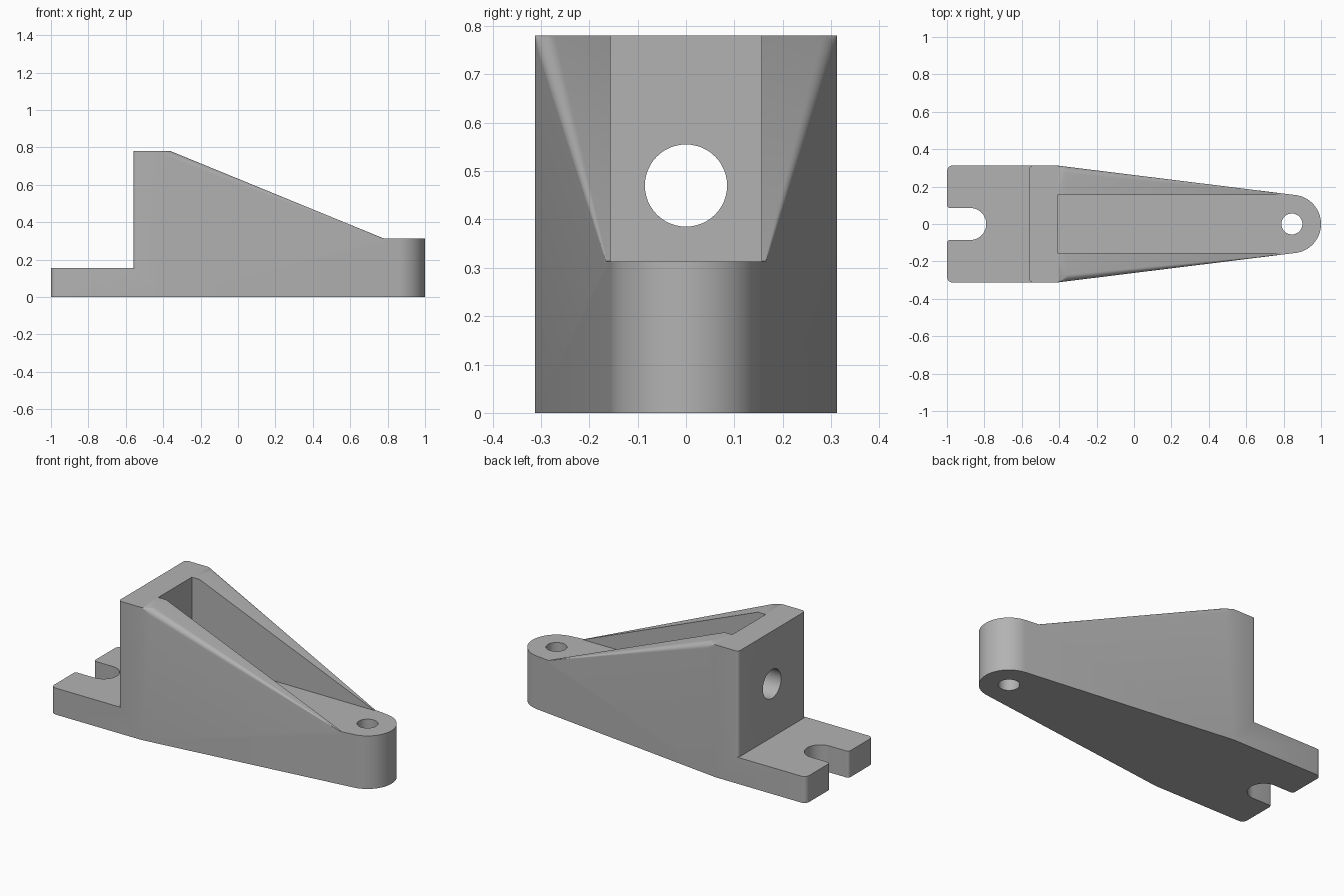
import bpy, bmesh
from math import sin, cos, pi, acos, atan2, hypot, radians
from mathutils import Vector

if "Cube" in bpy.data.objects:
    bpy.data.objects.remove(bpy.data.objects["Cube"])

HALF, TOP, STEP, BOSS_Z = 0.3125, 0.78, 0.156, 0.3125
BACK, SHOULDER, SLOPE, SLOPE_END = -0.56, -0.41, -0.36, 0.78
BOSS_X, BOSS_R = 0.844, 0.156

grey = bpy.data.materials.new("plain grey")
grey.use_nodes = True
colour = (0.45, 0.45, 0.45, 1)
grey.diffuse_color = colour
grey.node_tree.nodes["Principled BSDF"].inputs["Base Color"].default_value = colour


def loft(name, rings):
    """Closed solid through rings with equal point counts."""
    bm = bmesh.new()
    loops = [[bm.verts.new(p) for p in ring] for ring in rings]
    n = len(loops[0])
    for a, b in zip(loops, loops[1:]):
        for i in range(n):
            j = (i + 1) % n
            bm.faces.new((a[i], a[j], b[j], b[i]))
    bm.faces.new(loops[0][::-1])
    bm.faces.new(loops[-1])
    bmesh.ops.recalc_face_normals(bm, faces=bm.faces)
    mesh = bpy.data.meshes.new(name)
    bm.to_mesh(mesh)
    bm.free()
    mesh.materials.append(grey)
    ob = bpy.data.objects.new(name, mesh)
    bpy.context.collection.objects.link(ob)
    return ob


def prism(name, outline, z0, z1):
    return loft(name, [[(x, y, z) for x, y in outline] for z in (z0, z1)])


def circle(cx, cy, r, n=48):
    return [(cx + r * cos(2 * pi * i / n), cy + r * sin(2 * pi * i / n)) for i in range(n)]


def rounded(a, corner, b, r, steps):
    """Arc of radius r that rounds a right-angled corner."""
    a, c, b = Vector(a), Vector(corner), Vector(b)
    u, v = (a - c).normalized() * r, (b - c).normalized() * r
    pts = []
    for i in range(steps + 1):
        t = pi / 2 * i / steps
        pts.append(tuple(c + u * (1 - sin(t)) + v * (1 - cos(t))))
    return pts


# Half plan: slot, foot corner, tapered side tangent to the round boss
slot_w, slot_end = 0.086, -0.79
half = rounded((-1, 0), (slot_end, 0), (0, 0), 0, 1)[:1]
half += rounded((slot_end, 0), (slot_end, slot_w), (-1, slot_w), slot_w, 12)[1:]
half += rounded((slot_end, slot_w), (-1, slot_w), (-1, HALF), 0.015, 4)
half += rounded((-1, slot_w), (-1, HALF), (0, HALF), 0.03, 6)
half.append((SHOULDER, HALF))
dx, dy = SHOULDER - BOSS_X, HALF
tangent = atan2(dy, dx) - acos(BOSS_R / hypot(dx, dy))
half += [(BOSS_X + BOSS_R * cos(tangent * (1 - i / 24)),
          BOSS_R * sin(tangent * (1 - i / 24))) for i in range(25)]
half[-1] = (BOSS_X + BOSS_R, 0)
outline = half + [(x, -y) for x, y in reversed(half[1:-1])]
body = prism("bracket_body", outline, 0, TOP)

# Space above the slotted foot, leaving rounded tower corners
side = rounded((BACK, 0), (BACK, HALF), (0, HALF), 0.02, 5) + [(-0.54, 0.4), (-1.1, 0.4)]
foot_space = prism("foot_space_cutter",
                   side + [(x, -y) for x, y in reversed(side)], STEP, 1)


# Space above the sloping walls, with an outer fillet fading to the tip
def slope_ring(x, w, r, z):
    pts = [(w - r + r * sin(pi / 2 * i / 8), z - r + r * cos(pi / 2 * i / 8)) for i in range(9)]
    pts += [(w + 0.03, z - r), (w + 0.03, 1)]
    return [(x, y, h) for y, h in pts] + [(x, -y, h) for y, h in reversed(pts)]


def wall_y(x):
    return HALF + (BOSS_R * sin(tangent) - HALF) * (x - SHOULDER) / (
        BOSS_X + BOSS_R * cos(tangent) - SHOULDER)


slope_space = loft("slope_space_cutter", [
    slope_ring(SHOULDER, HALF, 0.001, TOP + 0.001),
    slope_ring(SLOPE, wall_y(SLOPE), 0.035, TOP),
    slope_ring(SLOPE_END, wall_y(SLOPE_END), 0.002, BOSS_Z + 0.0005),
])
boss_space = prism("boss_space_cutter",
                   [(SLOPE_END - 0.002, -0.4), (1.1, -0.4), (1.1, 0.4), (SLOPE_END - 0.002, 0.4)],
                   BOSS_Z, 1)
pocket = prism("pocket_cutter",
               [(SHOULDER, -BOSS_R), (0.8, -BOSS_R), (0.8, BOSS_R), (SHOULDER, BOSS_R)],
               BOSS_Z, 1.1)
boss_hole = prism("boss_hole_cutter", circle(BOSS_X, 0, 0.056), -0.1, 0.6)
wall_hole = loft("wall_hole_cutter",
                 [[(x, y, z) for y, z in circle(0, 0.47, 0.085)] for x in (-0.7, -0.3)])

for cutter in (foot_space, slope_space, boss_space, pocket, boss_hole, wall_hole):
    cutter.hide_render = True
    mod = body.modifiers.new(cutter.name, "BOOLEAN")
    mod.operation = "DIFFERENCE"
    mod.solver = "EXACT"
    mod.object = cutter

# Bake the cuts, drop the cutters and smooth the curved faces
bpy.ops.object.select_all(action="DESELECT")
body.select_set(True)
bpy.context.view_layer.objects.active = body
for mod in list(body.modifiers):
    cutter = mod.object
    bpy.ops.object.modifier_apply(modifier=mod.name)
    bpy.data.objects.remove(cutter)
bpy.ops.object.shade_smooth_by_angle(angle=radians(25))
